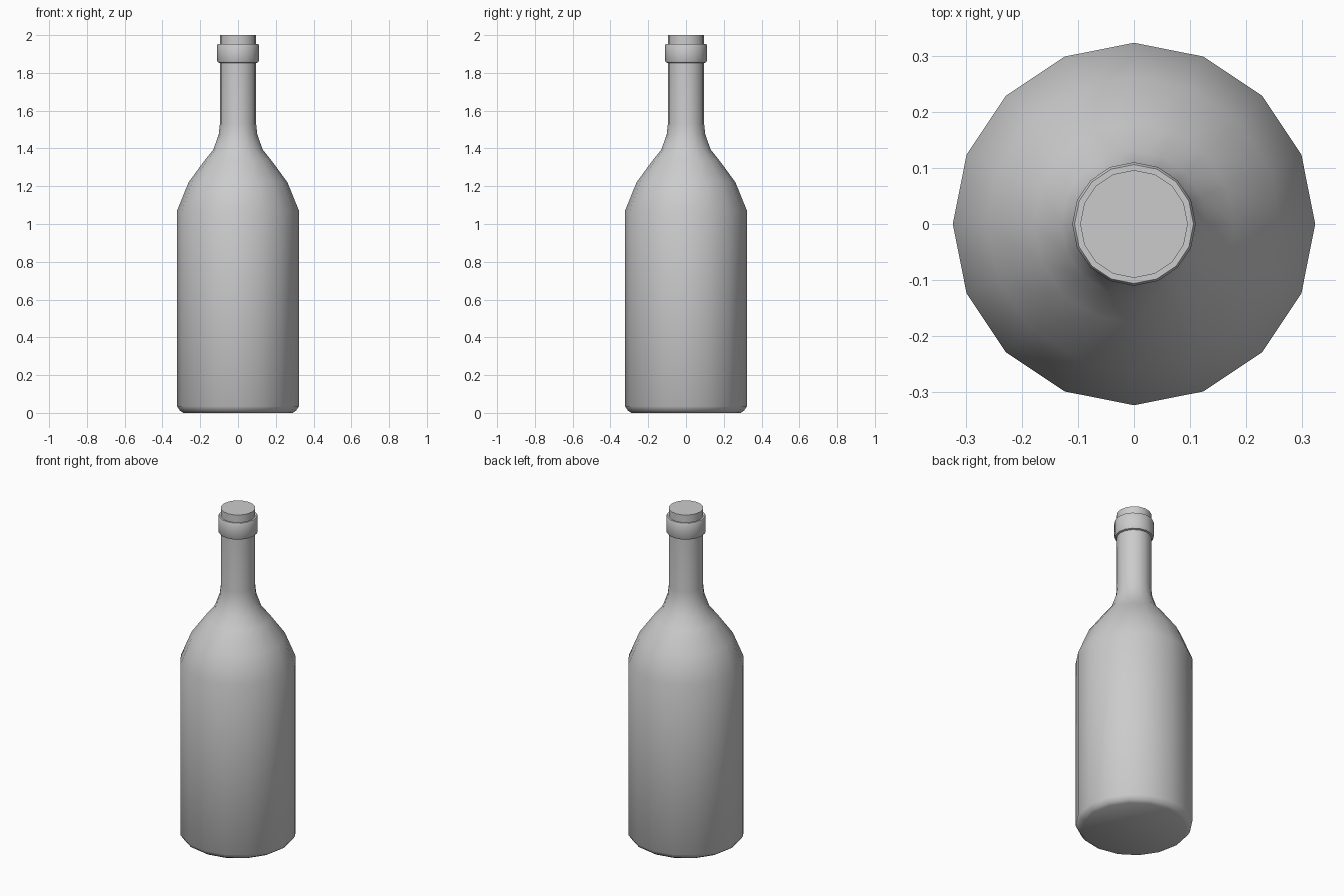
import bpy, bmesh, math

if "Cube" in bpy.data.objects:
    bpy.data.objects.remove(bpy.data.objects["Cube"])

SIDES = 16


def lathe(name, profile, angle):
    """Revolve (radius, z) points into a closed 16-sided solid."""
    bm = bmesh.new()
    rings = []
    for r, z in profile:
        rings.append([bm.verts.new((r * math.cos(2 * math.pi * i / SIDES),
                                    r * math.sin(2 * math.pi * i / SIDES), z))
                      for i in range(SIDES)])
    for low, high in zip(rings, rings[1:]):
        for i in range(SIDES):
            j = (i + 1) % SIDES
            bm.faces.new((low[i], low[j], high[j], high[i]))
    bm.faces.new(rings[0][::-1])
    bm.faces.new(rings[-1])
    mesh = bpy.data.meshes.new(name)
    bm.to_mesh(mesh)
    bm.free()
    obj = bpy.data.objects.new(name, mesh)
    bpy.context.collection.objects.link(obj)
    bpy.ops.object.select_all(action='DESELECT')
    obj.select_set(True)
    bpy.context.view_layer.objects.active = obj
    bpy.ops.object.shade_smooth_by_angle(angle=math.radians(angle))
    return obj


# Body, shoulder, neck, lip collar and flat mouth in one continuous profile
lathe("bottle", [
    (0.29, 0.0), (0.308, 0.012), (0.323, 0.035),      # rounded base edge
    (0.323, 1.07), (0.262, 1.22), (0.178, 1.335),     # body and shoulder
    (0.13, 1.395), (0.102, 1.475), (0.096, 1.53),     # neck flare
    (0.096, 1.852), (0.106, 1.855), (0.110, 1.862),   # underside of collar
    (0.110, 1.947), (0.106, 1.954), (0.096, 1.954),   # top of collar
    (0.096, 2.0),                                     # mouth
], 40)
